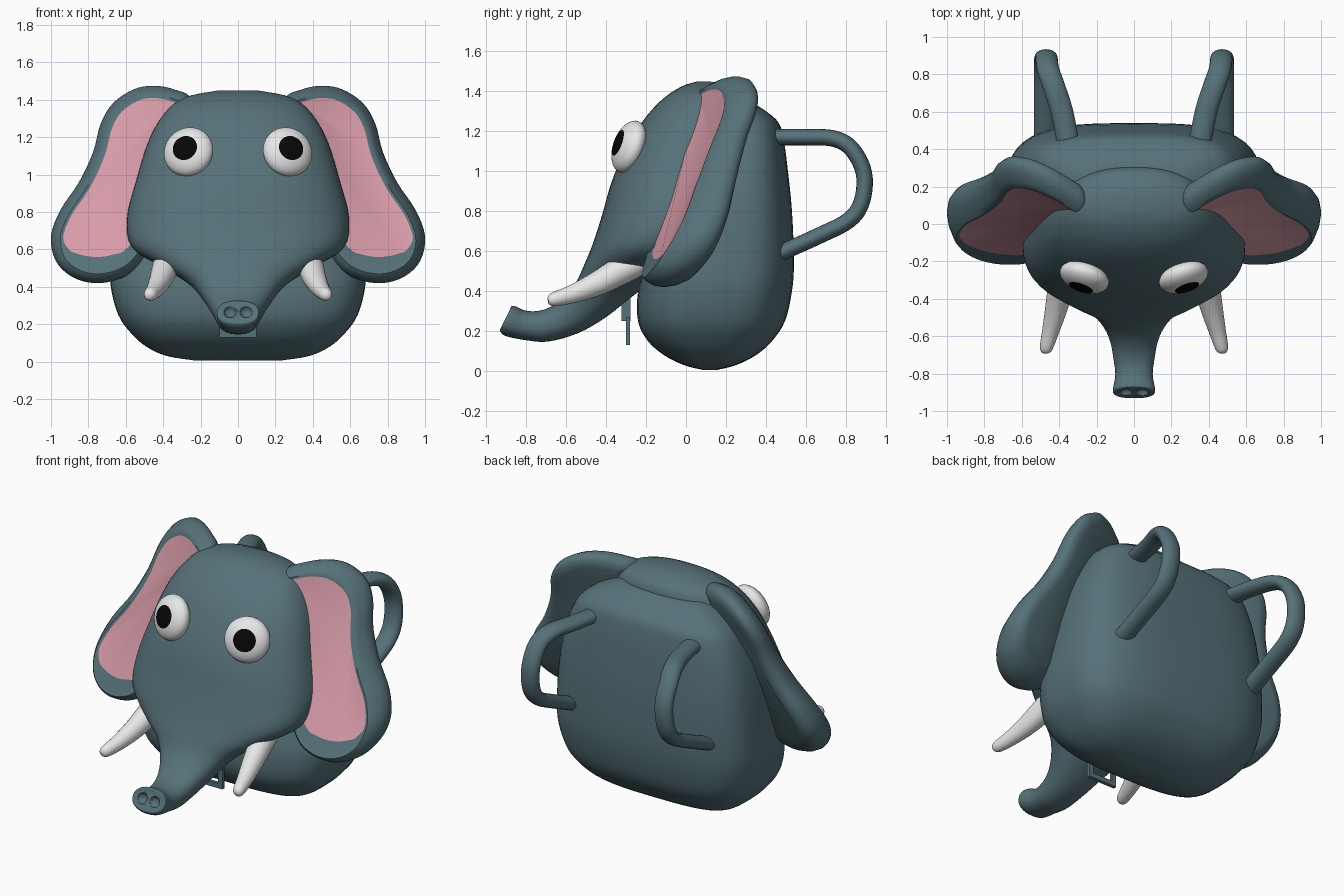
import bpy, bmesh, math
from mathutils import Vector

if "Cube" in bpy.data.objects:
    bpy.data.objects.remove(bpy.data.objects["Cube"])


def material(name, rgb):
    m = bpy.data.materials.new(name)
    m.diffuse_color = (*rgb, 1)
    m.use_nodes = True
    m.node_tree.nodes["Principled BSDF"].inputs["Base Color"].default_value = m.diffuse_color
    return m


GREY = material("slate grey", (0.092, 0.165, 0.19))
PINK = material("ear pink", (0.68, 0.33, 0.39))
WHITE = material("white", (0.84, 0.84, 0.84))
BLACK = material("black", (0.002, 0.002, 0.002))


def spline(pts, n, closed=False):
    """Catmull-Rom interpolation of tuples of any length."""
    k, out = len(pts), []
    get = (lambda i: pts[i % k]) if closed else (lambda i: pts[min(max(i, 0), k - 1)])
    for i in range(k if closed else k - 1):
        for j in range(n):
            t = j / n
            out.append(tuple(
                0.5 * (2 * b + (c - a) * t + (2 * a - 5 * b + 4 * c - d) * t * t
                       + (3 * b - a - 3 * c + d) * t ** 3)
                for a, b, c, d in zip(get(i - 1), get(i), get(i + 1), get(i + 2))))
    return out if closed else out + [pts[-1]]


def finish(name, bm, mats, angle=50):
    bmesh.ops.recalc_face_normals(bm, faces=bm.faces[:])
    me = bpy.data.meshes.new(name)
    bm.to_mesh(me)
    bm.free()
    for m in mats:
        me.materials.append(m)
    ob = bpy.data.objects.new(name, me)
    bpy.context.collection.objects.link(ob)
    bpy.ops.object.select_all(action='DESELECT')
    ob.select_set(True)
    bpy.context.view_layer.objects.active = ob
    bpy.ops.object.shade_smooth_by_angle(angle=math.radians(angle))
    return ob


def skin(name, rings, mats, start_mat=0, angle=50):
    """Skin a list of equal rings and cap both ends."""
    bm = bmesh.new()
    vs = [[bm.verts.new(p) for p in r] for r in rings]
    n = len(vs[0])
    for a, b in zip(vs, vs[1:]):
        for i in range(n):
            bm.faces.new((a[i], a[(i + 1) % n], b[(i + 1) % n], b[i]))
    cap = bm.faces.new(vs[0])
    cap.material_index = start_mat
    bm.faces.new(vs[-1])
    return finish(name, bm, mats, angle)


def loft(name, sections, power, sides=48):
    """Sections: front point (y, z), back point (y, z), half width."""
    rings = []
    for fy, fz, by, bz, w in spline(sections, 4):
        mid = Vector((0, (fy + by) / 2, (fz + bz) / 2))
        half = Vector((0, (fy - by) / 2, (fz - bz) / 2))
        ring = []
        for i in range(sides):
            a = 2 * math.pi * i / sides
            c, s = (math.copysign(abs(f) ** (2 / power), f) for f in (math.cos(a), math.sin(a)))
            ring.append(mid + half * s + Vector((w * c, 0, 0)))
        rings.append(ring)
    return skin(name, rings, [GREY])


def tube(name, path, mat, squash=1.0, sides=20):
    """Path points: x, y, z, radius; squash widens the tube sideways."""
    pts = spline(path, 5)
    rings = []
    for i, p in enumerate(pts):
        t = Vector(pts[min(i + 1, len(pts) - 1)][:3]) - Vector(pts[max(i - 1, 0)][:3])
        u = (Vector((1, 0, 0)) - t * (t.x / t.length_squared)).normalized()
        v = t.normalized().cross(u)
        rings.append([Vector(p[:3]) + p[3] * (u * squash * math.cos(a) + v * math.sin(a))
                      for a in (2 * math.pi * k / sides for k in range(sides))])
    return skin(name, rings, [mat])


# Bag body, bottom to top
loft("bag_body", [(fy, z, by, z, w) for z, fy, by, w in [
    (0.005, 0.09, 0.15, 0.22), (0.03, -0.01, 0.25, 0.38), (0.08, -0.11, 0.35, 0.49),
    (0.15, -0.19, 0.43, 0.57), (0.25, -0.24, 0.495, 0.64), (0.40, -0.24, 0.53, 0.68),
    (0.55, -0.20, 0.54, 0.68), (0.80, -0.12, 0.53, 0.655), (1.0, -0.05, 0.51, 0.615),
    (1.15, 0.0, 0.49, 0.56), (1.24, 0.05, 0.465, 0.50), (1.30, 0.08, 0.40, 0.41),
    (1.35, 0.12, 0.32, 0.28)]], 3.2)

# Head flowing into the trunk
head = loft("head_and_trunk", [
    (0.06, 1.45, 0.19, 1.445, 0.12), (-0.03, 1.42, 0.28, 1.40, 0.29),
    (-0.14, 1.34, 0.31, 1.31, 0.395), (-0.25, 1.20, 0.31, 1.15, 0.48),
    (-0.36, 0.98, 0.30, 0.92, 0.55), (-0.42, 0.78, 0.25, 0.75, 0.595),
    (-0.465, 0.64, 0.10, 0.58, 0.565), (-0.51, 0.53, -0.12, 0.48, 0.40),
    (-0.55, 0.445, -0.26, 0.38, 0.255), (-0.61, 0.37, -0.40, 0.27, 0.175),
    (-0.68, 0.32, -0.54, 0.19, 0.13), (-0.75, 0.30, -0.69, 0.148, 0.11),
    (-0.81, 0.305, -0.80, 0.155, 0.10), (-0.855, 0.325, -0.90, 0.175, 0.112),
    (-0.872, 0.325, -0.93, 0.20, 0.11), (-0.875, 0.315, -0.927, 0.213, 0.09)], 2.3)

# Nostrils cut into the trunk tip
bm = bmesh.new()
for s in (-1, 1):
    r = bmesh.ops.create_uvsphere(bm, u_segments=20, v_segments=12, radius=0.034)
    bmesh.ops.translate(bm, verts=r["verts"], vec=(s * 0.043, -0.907, 0.268))
cutter = finish("nostril_cutter", bm, [GREY])
cutter.hide_render = True
mod = head.modifiers.new("nostrils", 'BOOLEAN')
mod.operation, mod.object = 'DIFFERENCE', cutter
bpy.context.view_layer.objects.active = head
bpy.ops.object.modifier_apply(modifier=mod.name)
bpy.data.objects.remove(cutter)

# Ear outline in x, z and its rounded edge: inset, depth
EAR = spline([(0.25, 1.40), (0.34, 1.455), (0.45, 1.475), (0.56, 1.455), (0.67, 1.38), (0.735, 1.27),
              (0.775, 1.12), (0.85, 0.96), (0.95, 0.81), (1.0, 0.67), (0.975, 0.54), (0.89, 0.455),
              (0.77, 0.42), (0.64, 0.44), (0.53, 0.51), (0.42, 0.68), (0.35, 0.9), (0.27, 1.2)],
             4, closed=True)
EDGE = [(0.065, 0.0), (0.05, -0.006), (0.03, 0.01), (0.008, 0.045), (0.0, 0.08),
        (0.01, 0.12), (0.035, 0.15), (0.08, 0.165)]


def ear_rings(s):
    n, rings = len(EAR), []
    for j, (inset, depth) in enumerate(EDGE):
        ring = []
        for i, (x, z) in enumerate(EAR):
            (ax, az), (bx, bz) = EAR[i - 1], EAR[(i + 1) % n]
            dx, dz = bx - ax, bz - az
            length = math.hypot(dx, dz)
            # the grey border is wider along the bottom
            extra = 0.075 * max(0, -dx / length) if j == 0 and z < 0.8 else 0
            k = (inset + extra) / length
            px, pz = x + dz * k, z - dx * k
            h = pz - 0.58
            thick = 1 + 0.45 * min(1, max(0, (1.2 - pz) / 0.6))
            y = -0.175 + 0.47 * h + (px - 0.6) * (0.2 + 0.35 * h) + depth * thick
            ring.append((s * px, y, pz))
        rings.append(ring)
    return rings


for side, s in (("left", -1), ("right", 1)):
    # Ear with a pink inner face
    skin(side + "_ear", ear_rings(s), [GREY, PINK], start_mat=1)

    # Eye: flattened ball whose pole faces form the pupil
    bm = bmesh.new()
    bmesh.ops.create_uvsphere(bm, u_segments=32, v_segments=24, radius=1)
    for f in bm.faces:
        f.material_index = int(f.calc_center_median().z > math.cos(math.radians(31)))
    bmesh.ops.scale(bm, verts=bm.verts[:], vec=(0.136, 0.136, 0.072))
    rot = Vector((s * 0.3, -0.88, 0.32)).to_track_quat('Z', 'Y').to_matrix()
    bmesh.ops.rotate(bm, verts=bm.verts[:], matrix=rot)
    bmesh.ops.translate(bm, verts=bm.verts[:], vec=(s * 0.265, -0.285, 1.122))
    finish(side + "_eye", bm, [WHITE, BLACK])

    # Tusk
    tube(side + "_tusk", [(s * x, y, z, r) for x, y, z, r in [
        (0.375, -0.22, 0.555, 0.055), (0.38, -0.25, 0.54, 0.068), (0.39, -0.33, 0.50, 0.07),
        (0.415, -0.45, 0.435, 0.06), (0.445, -0.57, 0.385, 0.046), (0.47, -0.665, 0.358, 0.034),
        (0.474, -0.69, 0.352, 0.016)]], WHITE)

    # Shoulder strap
    tube(side + "_strap", [(s * x, y, z, 0.041) for x, y, z in [
        (0.35, 0.42, 1.17), (0.385, 0.60, 1.17), (0.43, 0.74, 1.163), (0.46, 0.83, 1.11),
        (0.468, 0.89, 0.99), (0.475, 0.88, 0.85), (0.475, 0.815, 0.755), (0.475, 0.66, 0.675),
        (0.475, 0.47, 0.59)]], GREY, squash=1.45)

# Small buckle under the head: tab and square ring
bm = bmesh.new()
for pos, size in [((0, -0.30, 0.33), (0.09, 0.045, 0.16)),
                  ((0, -0.29, 0.145), (0.2, 0.022, 0.03)), ((0, -0.29, 0.255), (0.2, 0.022, 0.03)),
                  ((-0.085, -0.29, 0.20), (0.03, 0.022, 0.14)), ((0.085, -0.29, 0.20), (0.03, 0.022, 0.14))]:
    r = bmesh.ops.create_cube(bm, size=1)
    bmesh.ops.scale(bm, verts=r["verts"], vec=size)
    bmesh.ops.translate(bm, verts=r["verts"], vec=pos)
finish("buckle", bm, [GREY], 30)
